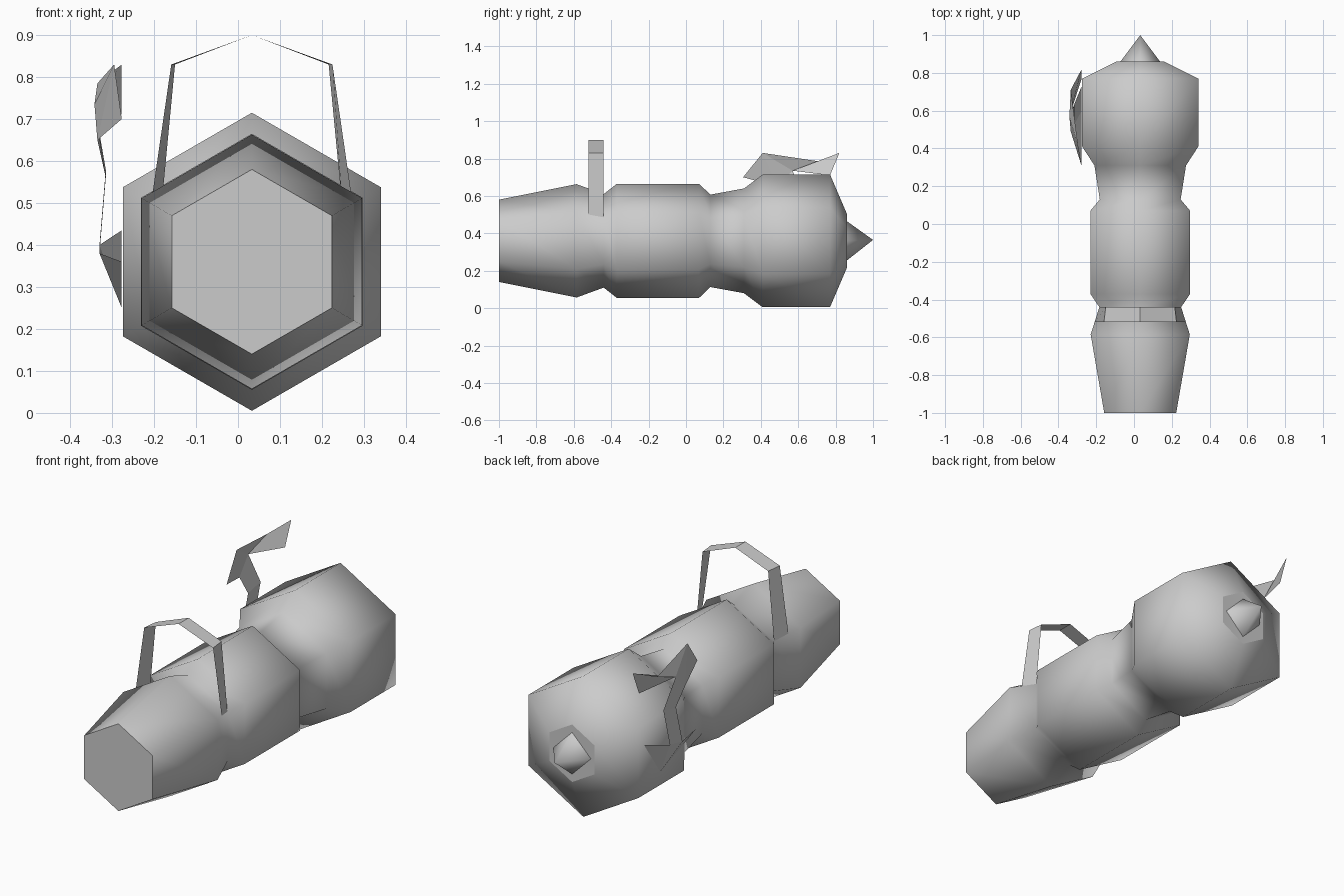
import bpy, math

cube = bpy.data.objects.get("Cube")
if cube:
    bpy.data.objects.remove(cube, do_unlink=True)

CX, CZ = 0.033, 0.36          # long axis of the body

grey = bpy.data.materials.new("plain grey")
grey.use_nodes = True
COLOUR = (0.6, 0.6, 0.6, 1)
grey.diffuse_color = COLOUR
grey.node_tree.nodes["Principled BSDF"].inputs["Base Color"].default_value = COLOUR


def make(name, verts, faces, smooth):
    """Mesh object; smooth is a rule that picks the smooth faces."""
    me = bpy.data.meshes.new(name)
    me.from_pydata(verts, [], faces)
    me.materials.append(grey)
    for p in me.polygons:
        p.use_smooth = smooth(p)
    me.update()
    ob = bpy.data.objects.new(name, me)
    bpy.context.collection.objects.link(ob)
    return ob


def ring(y, r, n):
    """Ring of n points around the long axis, first corner up."""
    return [(CX + r * math.sin(2 * math.pi * i / n), y,
             CZ + r * math.cos(2 * math.pi * i / n)) for i in range(n)]


# Hexagonal body: (y, corner radius) from front to back
PROFILE = [(-1.0, 0.22), (-0.585, 0.303), (-0.44, 0.25), (-0.37, 0.305),
           (0.07, 0.305), (0.13, 0.247), (0.31, 0.28), (0.41, 0.355),
           (0.77, 0.355), (0.86, 0.145)]
N = 6
verts = [v for y, r in PROFILE for v in ring(y, r, N)]
faces = [(k * N + i, k * N + (i + 1) % N, (k + 1) * N + (i + 1) % N, (k + 1) * N + i)
         for k in range(len(PROFILE) - 1) for i in range(N)]
last = (len(PROFILE) - 1) * N
faces += [tuple(reversed(range(N))), tuple(range(last, last + N))]
make("body", verts, faces, lambda p: abs(p.normal.y) < 0.99)

# Four-sided spike on the back end
verts = ring(0.86, 0.105, 4) + [(CX, 1.0, CZ + 0.005)]
make("back_spike", verts, [(i, (i + 1) % 4, 4) for i in range(4)], lambda p: True)

# Thin carrying strap, arched over the front section
front = [(-0.24, 0.50), (-0.192, 0.83), (0, 0.90), (0.192, 0.83), (0.24, 0.50)]
back = [(-0.216, 0.485), (-0.183, 0.83), (0, 0.90), (0.183, 0.83), (0.216, 0.485)]
verts = [(CX + x, -0.52, z) for x, z in front] + [(CX + x, -0.44, z) for x, z in back]
make("strap", verts, [(i, i + 5, i + 6, i + 1) for i in range(4)], lambda p: False)

# Zigzag clip on the right side, a bent thin sheet
CLIP = {
    "tip": (-0.277, 0.82, 0.83), "top_bend": (-0.335, 0.71, 0.785),
    "top_corner": (-0.295, 0.41, 0.83), "under": (-0.277, 0.77, 0.71),
    "neck_back": (-0.342, 0.57, 0.735), "neck_front": (-0.335, 0.49, 0.65),
    "barb": (-0.277, 0.305, 0.70),
    "stem_back": (-0.315, 0.63, 0.58), "stem_front": (-0.315, 0.53, 0.56),
    "foot_back": (-0.33, 0.60, 0.40), "foot_front": (-0.33, 0.50, 0.38),
    "foot_tip": (-0.277, 0.73, 0.435), "foot_end": (-0.277, 0.60, 0.25),
    "foot_barb": (-0.277, 0.31, 0.36),
}
names = list(CLIP)
PANELS = ["tip top_bend neck_back under",
          "top_bend top_corner neck_back",
          "top_corner neck_front neck_back",
          "top_corner barb neck_front",
          "neck_back neck_front stem_front stem_back",
          "stem_back stem_front foot_front foot_back",
          "foot_back foot_end foot_tip",
          "foot_back foot_front foot_end",
          "foot_front foot_barb foot_end"]
make("side_clip", list(CLIP.values()),
     [tuple(names.index(n) for n in p.split()) for p in PANELS], lambda p: False)
